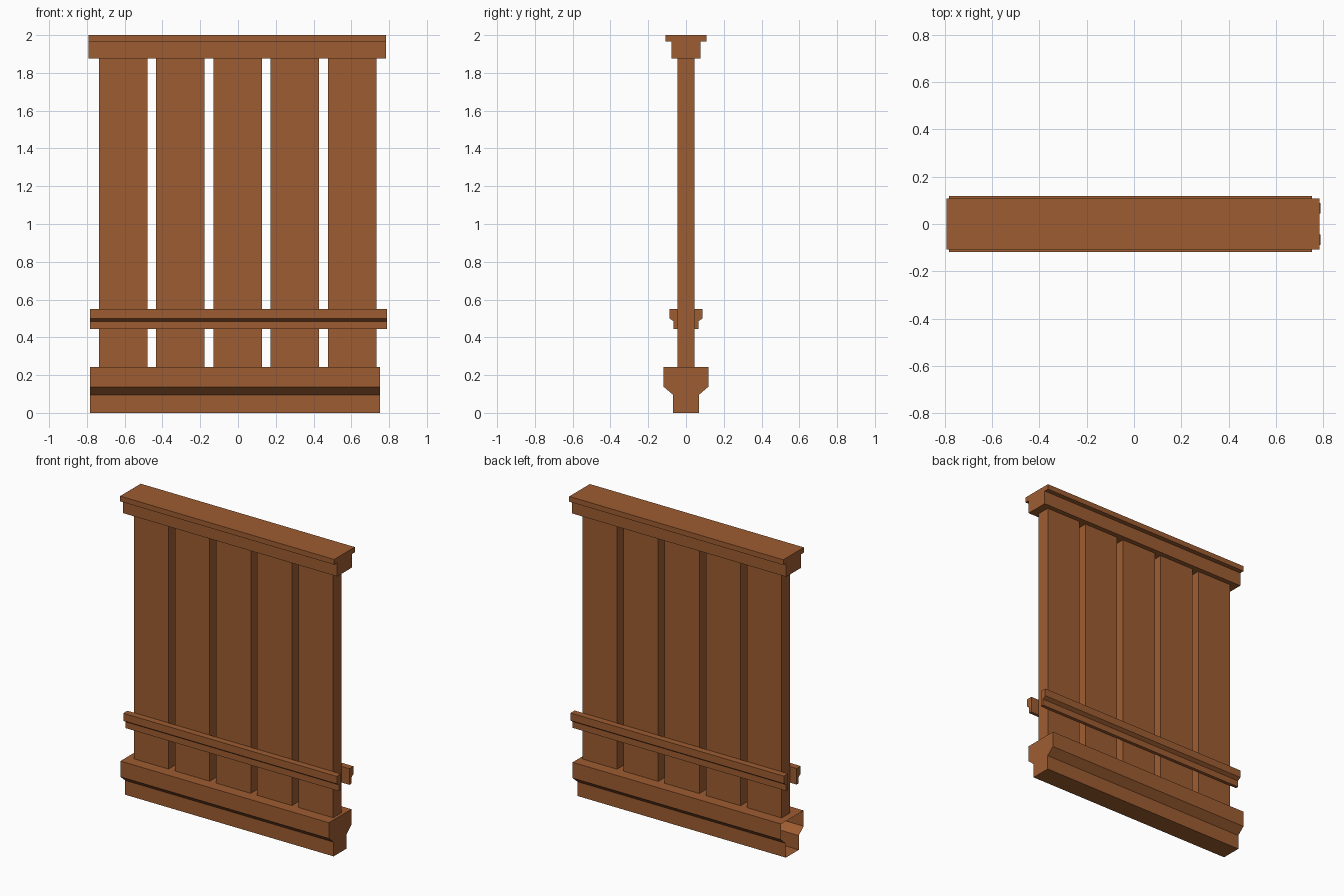
import bpy, bmesh

if "Cube" in bpy.data.objects:
    bpy.data.objects.remove(bpy.data.objects["Cube"])

wood = bpy.data.materials.new("brown wood")
wood.diffuse_color = (0.34, 0.108, 0.031, 1)
wood.use_nodes = True
wood.node_tree.nodes["Principled BSDF"].inputs["Base Color"].default_value = wood.diffuse_color


def extrude_x(name, profile, x0, x1, open_left=False):
    """Sweep a (y, z) profile along x from x0 to x1."""
    bm = bmesh.new()
    left = bm.faces.new([bm.verts.new((x0, y, z)) for y, z in profile])
    geom = bmesh.ops.extrude_face_region(bm, geom=[left], use_keep_orig=True)["geom"]
    moved = [g for g in geom if isinstance(g, bmesh.types.BMVert)]
    bmesh.ops.translate(bm, verts=moved, vec=(x1 - x0, 0, 0))
    bmesh.ops.recalc_face_normals(bm, faces=bm.faces)
    if open_left:
        ends = [f for f in bm.faces if all(abs(v.co.x - x0) < 1e-5 for v in f.verts)]
        bmesh.ops.delete(bm, geom=ends, context='FACES_ONLY')
    mesh = bpy.data.meshes.new(name)
    bm.to_mesh(mesh)
    bm.free()
    mesh.materials.append(wood)
    obj = bpy.data.objects.new(name, mesh)
    bpy.context.collection.objects.link(obj)
    return obj


def mirrored(half):
    """Close a half profile (y > 0, bottom to top) across y = 0."""
    return half + [(-y, z) for y, z in reversed(half)]


# Base skirting beam, hollow at its left end
base = [(0.068, 0), (0.068, 0.095), (0.118, 0.138), (0.118, 0.243)]
extrude_x("base_beam", mirrored(base), -0.783, 0.752, open_left=True)

# Top rail with a wider cap
top = [(0.077, 1.875), (0.077, 1.965), (0.108, 1.965), (0.108, 2.0)]
extrude_x("top_rail", mirrored(top), -0.792, 0.784)

# Five vertical planks
for i in range(5):
    cx = -0.608 + i * 0.303
    extrude_x(f"plank_{i + 1}", mirrored([(0.045, 0.243), (0.045, 1.875)]),
              cx - 0.128, cx + 0.128)

# Moulded middle rails on both faces
rail = [(0.045, 0.443), (0.066, 0.443), (0.066, 0.485),
        (0.088, 0.5), (0.088, 0.55), (0.045, 0.55)]
for name, s in (("front_rail", -1), ("back_rail", 1)):
    extrude_x(name, [(s * y, z) for y, z in rail], -0.783, 0.789)
